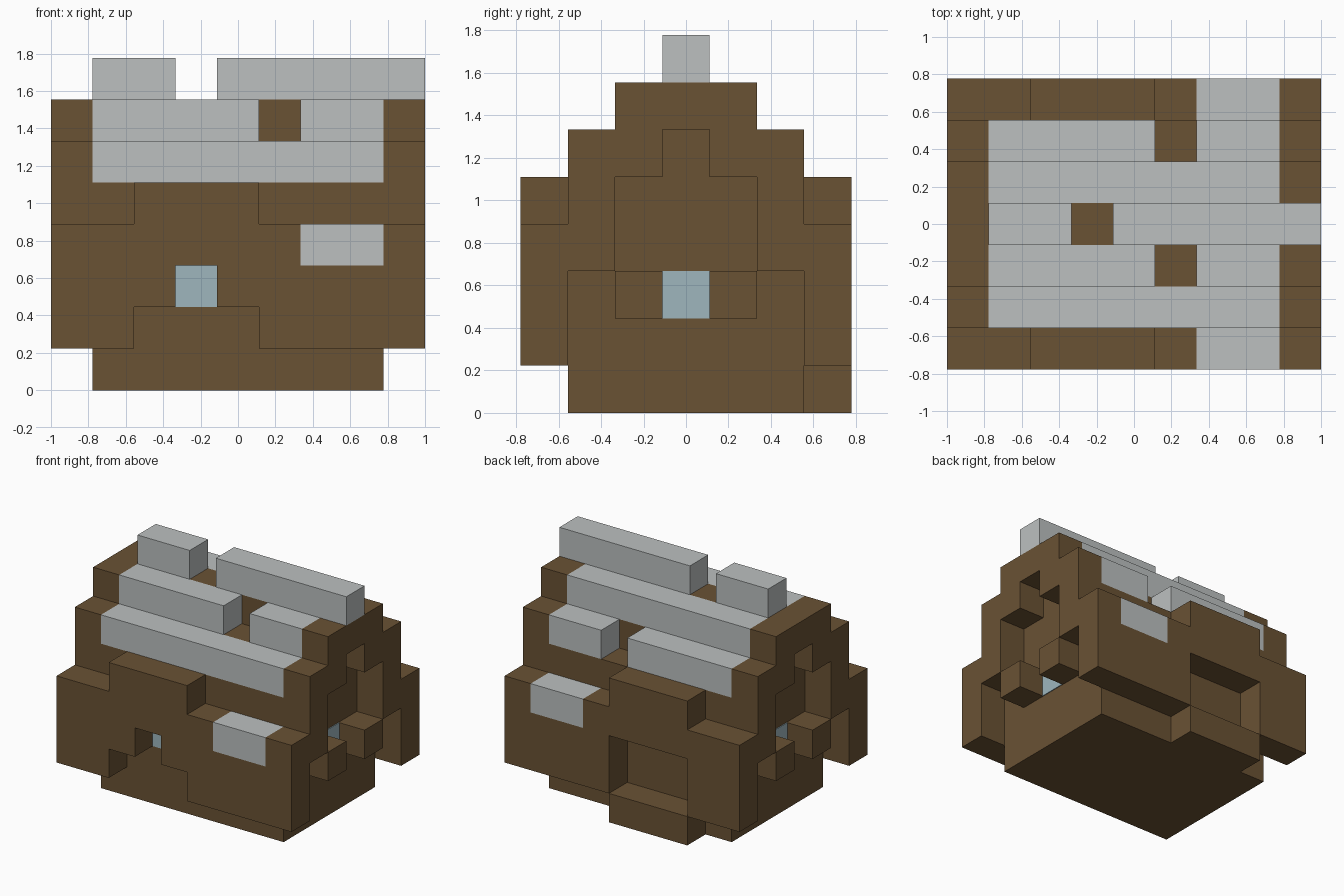
import bpy
import bmesh
from mathutils import Vector

cube = bpy.data.objects.get("Cube")
if cube:
    bpy.data.objects.remove(cube, do_unlink=True)

U = 2 / 9                          # one block
ORIGIN = Vector((4.5, 3.5, 0))     # block coordinates of the model's centre


def material(name, rgb):
    m = bpy.data.materials.new(name)
    m.use_nodes = True
    m.diffuse_color = (*rgb, 1)
    m.node_tree.nodes["Principled BSDF"].inputs["Base Color"].default_value = (*rgb, 1)
    return m


WOOD = material("brown_wood", (0.144, 0.084, 0.034))
TILE = material("pale_grey_tile", (0.503, 0.527, 0.527))
GLASS = material("blue_glass", (0.342, 0.468, 0.515))


def prism(name, axis, lo, hi, outline, mat):
    """Extrude an outline, given in blocks, along the x or y axis."""
    def place(a, h, d):
        p = Vector((d, a, h)) if axis == "x" else Vector((a, d, h))
        return (p - ORIGIN) * U
    bm = bmesh.new()
    face = bm.faces.new([bm.verts.new(place(a, h, lo)) for a, h in outline])
    ext = bmesh.ops.extrude_face_region(bm, geom=[face])
    shift = place(0, 0, hi) - place(0, 0, lo)
    bmesh.ops.translate(bm, vec=shift,
                        verts=[v for v in ext["geom"] if isinstance(v, bmesh.types.BMVert)])
    bmesh.ops.recalc_face_normals(bm, faces=bm.faces)
    mesh = bpy.data.meshes.new(name)
    bm.to_mesh(mesh)
    bm.free()
    mesh.materials.append(mat)
    obj = bpy.data.objects.new(name, mesh)
    bpy.context.collection.objects.link(obj)
    return obj


def box(name, x, y, z, mat):
    return prism(name, "x", *x, [(y[0], z[0]), (y[1], z[0]), (y[1], z[1]), (y[0], z[1])], mat)


# Stepped house body
prism("house_body", "x", 1, 8,
      [(1, 0), (6, 0), (6, 5), (5, 5), (5, 6), (4, 6), (4, 7),
       (3, 7), (3, 6), (2, 6), (2, 5), (1, 5)], WOOD)

# Front and back outer walls share a top edge with a dormer and a tile notch
wall_top = [(9, 1), (9, 4), (8, 4), (8, 3), (6, 3), (6, 4),
            (5, 4), (5, 5), (2, 5), (2, 4), (0, 4), (0, 1)]
front_arch = [(2, 1), (2, 2), (3, 2), (3, 3), (4, 3), (4, 2), (5, 2), (5, 1)]
back_door = [(2, 1), (2, 3), (5, 3), (5, 1)]
prism("front_wall", "y", 0, 1, front_arch + wall_top, WOOD)
prism("back_wall", "y", 6, 7, back_door + wall_top, WOOD)
box("front_eave_tile", (6, 8), (0, 1), (3, 4), TILE)
box("back_eave_tile", (6, 8), (6, 7), (3, 4), TILE)
box("back_step", (2, 5), (6, 7), (0, 1), WOOD)

# Gable frame, brackets and window at each end
gable = [(1, 3), (2, 3), (2, 5), (3, 5), (3, 6), (4, 6), (4, 5), (5, 5), (5, 3),
         (6, 3), (6, 6), (5, 6), (5, 7), (2, 7), (2, 6), (1, 6)]
T = 0.03   # glass thickness in blocks
for side, x, pane in (("right", (0, 1), (1 - T, 1)), ("left", (8, 9), (8, 8 + T))):
    prism(side + "_gable", "x", *x, gable, WOOD)
    box(side + "_front_bracket", x, (2, 3), (2, 3), WOOD)
    box(side + "_back_bracket", x, (4, 5), (2, 3), WOOD)
    box(side + "_window", pane, (3, 4), (2, 3), GLASS)
box("front_window", (3, 4), (1 - T, 1), (2, 3), GLASS)

# Roof tile rows: y block, z block, runs along x
rows = {
    "front_lower_tiles": (1, 5, [(1, 8)]),
    "front_upper_tiles": (2, 6, [(1, 5), (6, 8)]),
    "ridge_tiles": (3, 7, [(1, 3), (4, 9)]),
    "back_upper_tiles": (4, 6, [(1, 8)]),
    "back_lower_tiles": (5, 5, [(1, 5), (6, 8)]),
}
for name, (y, z, runs) in rows.items():
    for i, run in enumerate(runs):
        box(f"{name}_{i + 1}", run, (y, y + 1), (z, z + 1), TILE)
